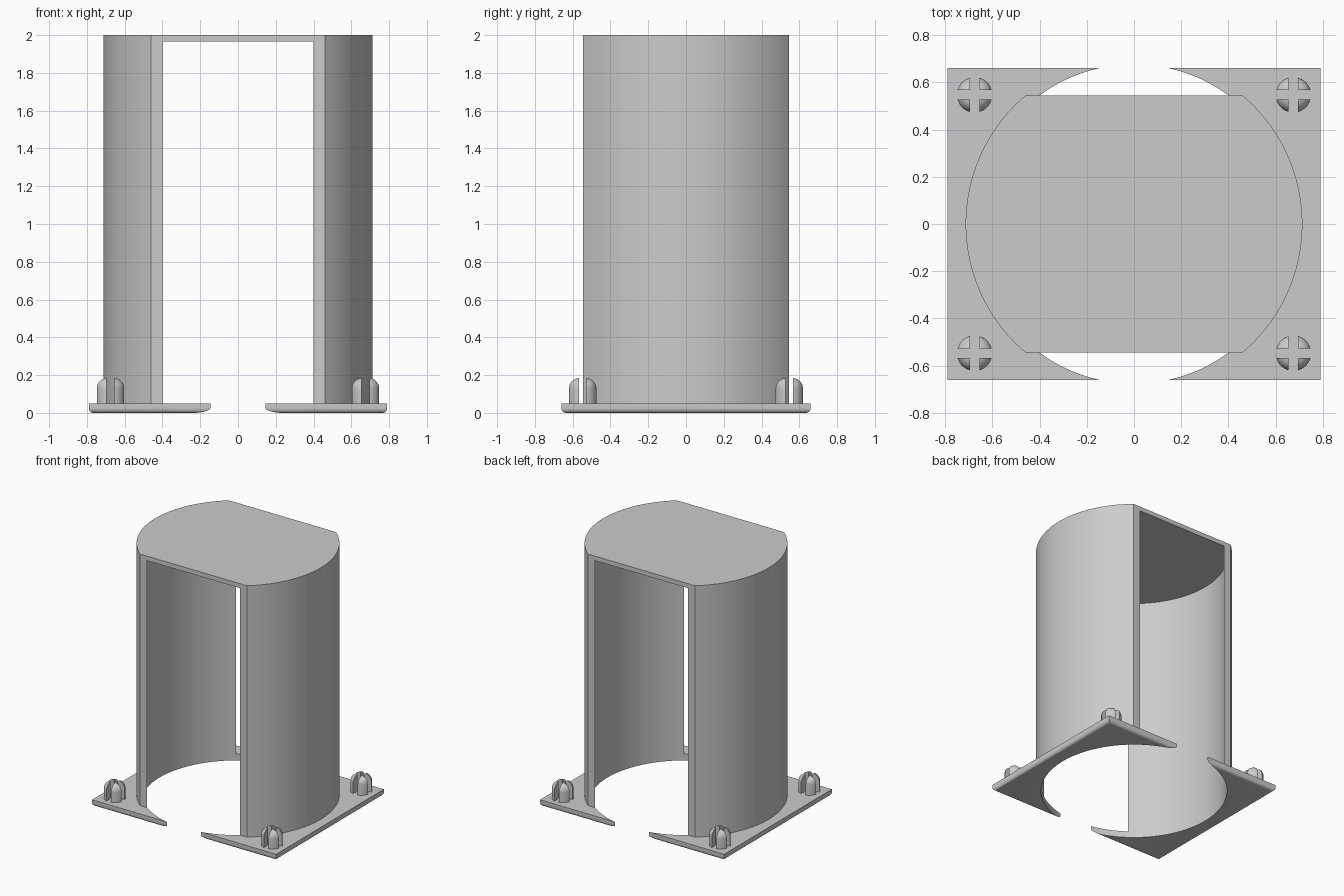
import bpy, bmesh, math
from mathutils import Matrix, Vector

cube = bpy.data.objects.get("Cube")
if cube:
    bpy.data.objects.remove(cube, do_unlink=True)

OUTER, INNER = 0.713, 0.676          # shell radii
HALF_X, HALF_Y = 0.79, 0.66          # base plate half sizes
PLATE, HEIGHT, CAP = 0.05, 2.0, 0.035
FLAT_Y = 0.545                       # flat front and back of the shell

grey = bpy.data.materials.new("light grey")
grey.use_nodes = True
grey.diffuse_color = (0.6, 0.6, 0.6, 1)
grey.node_tree.nodes["Principled BSDF"].inputs["Base Color"].default_value = (0.6, 0.6, 0.6, 1)


def make(name, bm):
    bmesh.ops.recalc_face_normals(bm, faces=bm.faces)
    mesh = bpy.data.meshes.new(name)
    bm.to_mesh(mesh)
    bm.free()
    mesh.materials.append(grey)
    obj = bpy.data.objects.new(name, mesh)
    bpy.context.collection.objects.link(obj)
    return obj


def activate(obj):
    bpy.ops.object.select_all(action="DESELECT")
    obj.select_set(True)
    bpy.context.view_layer.objects.active = obj


def smooth(obj):
    activate(obj)
    bpy.ops.object.shade_smooth_by_angle(angle=math.radians(30))


def prism(points, z0, z1):
    bm = bmesh.new()
    face = bm.faces.new([bm.verts.new((x, y, z0)) for x, y in points])
    top = bmesh.ops.extrude_face_region(bm, geom=[face])["geom"]
    bmesh.ops.translate(bm, vec=(0, 0, z1 - z0),
                        verts=[v for v in top if isinstance(v, bmesh.types.BMVert)])
    return bm


def arc(radius, start, end, steps):
    angles = [start + (end - start) * i / steps for i in range(steps + 1)]
    return [(radius * math.cos(a), radius * math.sin(a)) for a in angles]


def bore(obj, z1):
    """Cut the round inner space out of a part, up to height z1."""
    cutter = make("bore_cutter", prism(arc(INNER, 0, math.tau, 128)[:-1], -1, z1))
    cutter.hide_render = True
    mod = obj.modifiers.new("bore", "BOOLEAN")
    mod.operation, mod.solver, mod.object = "DIFFERENCE", "EXACT", cutter
    activate(obj)
    bpy.ops.object.modifier_apply(modifier=mod.name)
    bpy.data.objects.remove(cutter, do_unlink=True)


# Base plate: box with rounded lower rim, split in two by the bore
bm = prism([(-HALF_X, -HALF_Y), (HALF_X, -HALF_Y), (HALF_X, HALF_Y), (-HALF_X, HALF_Y)], 0, PLATE)
rim = [e for e in bm.edges if all(v.co.z < 0.01 for v in e.verts)]
bmesh.ops.bevel(bm, geom=rim, offset=0.025, segments=5, profile=0.5, affect="EDGES")
plate = make("base_plate", bm)
bore(plate, 1)
smooth(plate)

# Shell: two curved walls joined by a closed top, open at front and back
limit = math.asin(FLAT_Y / OUTER)
right_arc = arc(OUTER, -limit, limit, 40)
outline = right_arc + [(-x, -y) for x, y in right_arc]
shell = make("curved_shell", prism(outline, PLATE, HEIGHT))
bore(shell, HEIGHT - CAP)
smooth(shell)

# Peg lobe: one quarter of a domed post, trimmed back by half the slot
RADIUS, ROUND, TOP, SLOT = 0.075, 0.055, 0.185, 0.02
bm = bmesh.new()
dome = [(RADIUS - ROUND + r, TOP - ROUND + z) for r, z in arc(ROUND, 0, math.pi / 2, 8)]
profile = [(0, PLATE), (RADIUS, PLATE)] + dome + [(0, TOP)]
verts = [bm.verts.new((r, 0, z)) for r, z in profile]
edges = [bm.edges.new(pair) for pair in zip(verts, verts[1:])]
bmesh.ops.spin(bm, geom=verts + edges, axis=(0, 0, 1), cent=(0, 0, 0),
               angle=math.tau, steps=48, use_duplicate=False)
bmesh.ops.remove_doubles(bm, verts=bm.verts, dist=0.0001)
for normal in (Vector((1, 0, 0)), Vector((0, 1, 0))):
    cut = bmesh.ops.bisect_plane(bm, geom=bm.verts[:] + bm.edges[:] + bm.faces[:],
                                 plane_co=normal * SLOT, plane_no=normal, clear_inner=True)
    loop = [e for e in cut["geom_cut"] if isinstance(e, bmesh.types.BMEdge)]
    bmesh.ops.edgeloop_fill(bm, edges=loop)

# Full peg: four lobes around the cross-shaped slot
lobe = bm.verts[:] + bm.edges[:] + bm.faces[:]
for turn in range(1, 4):
    copy = bmesh.ops.duplicate(bm, geom=lobe)["geom"]
    bmesh.ops.rotate(bm, cent=(0, 0, 0), matrix=Matrix.Rotation(turn * math.pi / 2, 3, "Z"),
                     verts=[v for v in copy if isinstance(v, bmesh.types.BMVert)])
peg = make("split_peg_front_left", bm)
peg.location = (0.675, -0.547, 0)
smooth(peg)

# Remaining corners
for name, sx, sy in (("front_right", -1, -1), ("back_left", 1, 1), ("back_right", -1, 1)):
    other = bpy.data.objects.new("split_peg_" + name, peg.data)
    other.location = (sx * 0.675, sy * 0.547, 0)
    bpy.context.collection.objects.link(other)
